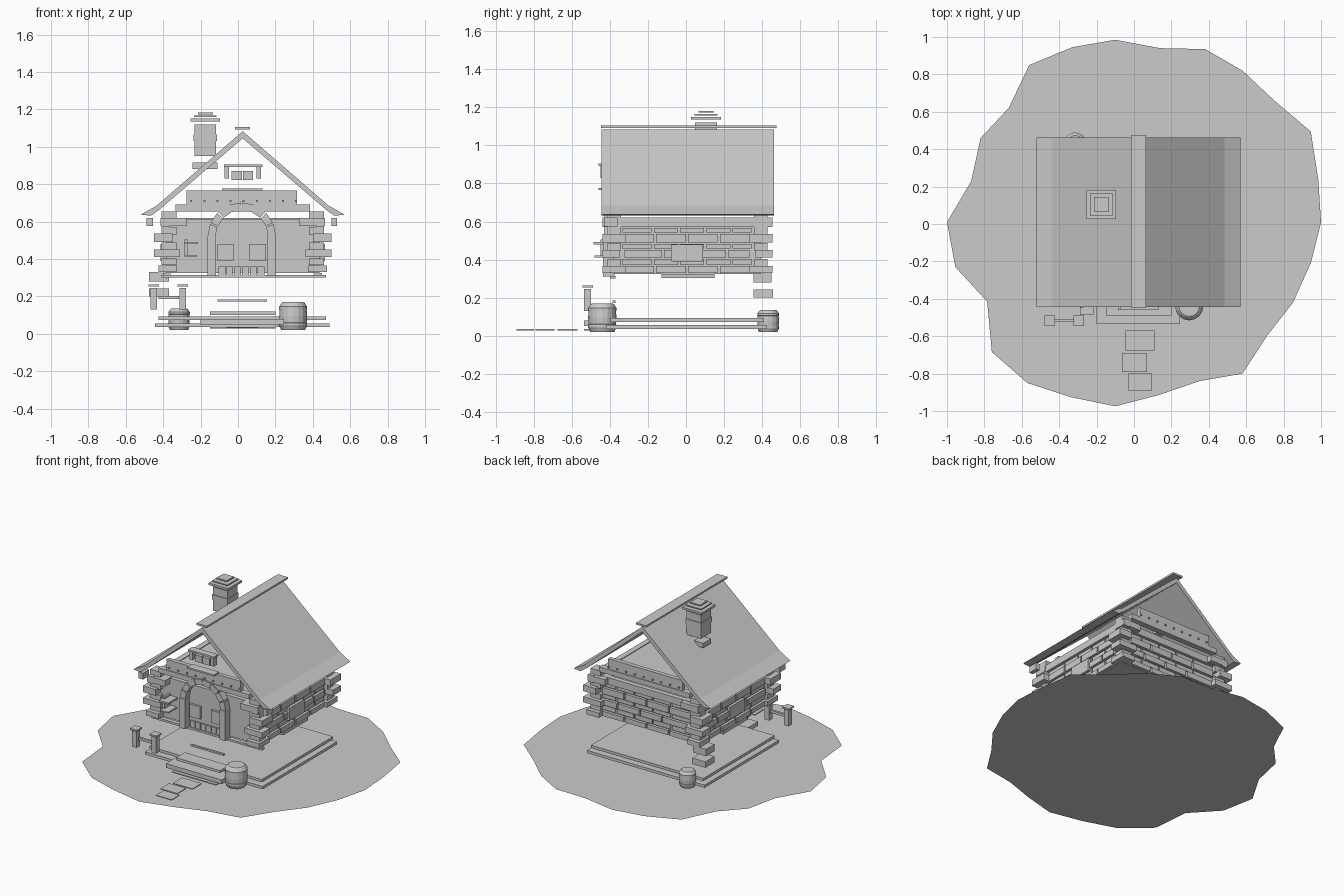
import bpy, bmesh, math
from mathutils import Matrix

CX, CY = 0.025, 0.008   # house centre


def finish(bm, name):
    me = bpy.data.meshes.new(name)
    bm.to_mesh(me)
    bm.free()
    ob = bpy.data.objects.new(name, me)
    bpy.context.collection.objects.link(ob)
    return ob


def boxes(name, items):
    """Each item: x0, x1, y0, y1, z0, z1"""
    bm = bmesh.new()
    for x0, x1, y0, y1, z0, z1 in items:
        m = Matrix.Translation(((x0 + x1) / 2, (y0 + y1) / 2, (z0 + z1) / 2))
        m = m @ Matrix.Diagonal((x1 - x0, y1 - y0, z1 - z0, 1))
        bmesh.ops.create_cube(bm, size=1, matrix=m)
    return finish(bm, name)


def box(name, *b):
    return boxes(name, [b])


def extrude_xz(name, loops, y0, y1):
    """Extrude closed (x, z) outlines along y"""
    bm = bmesh.new()
    for pts in loops:
        f = bm.faces.new([bm.verts.new((x, y0, z)) for x, z in pts])
        r = bmesh.ops.extrude_face_region(bm, geom=[f])
        vs = [v for v in r["geom"] if isinstance(v, bmesh.types.BMVert)]
        bmesh.ops.translate(bm, verts=vs, vec=(0, y1 - y0, 0))
    bmesh.ops.recalc_face_normals(bm, faces=bm.faces)
    return finish(bm, name)


def lathe(name, prof, x, y, n=16):
    bm = bmesh.new()
    rings = [[bm.verts.new((x + r * math.cos(2 * math.pi * i / n),
                            y + r * math.sin(2 * math.pi * i / n), z))
              for i in range(n)] for r, z in prof]
    for a, b in zip(rings, rings[1:]):
        for i in range(n):
            j = (i + 1) % n
            bm.faces.new((a[i], a[j], b[j], b[i]))
    bm.faces.new(rings[0][::-1])
    bm.faces.new(rings[-1])
    return finish(bm, name)


# Ground patch
outline = [(-1, .01), (-.955, -.23), (-.785, -.415), (-.76, -.685), (-.57, -.85),
           (-.34, -.925), (-.1, -.975), (.13, -.915), (.35, -.84), (.58, -.8),
           (.71, -.6), (.85, -.42), (.945, -.21), (1, .01), (.985, .24),
           (.945, .495), (.75, .66), (.58, .82), (.38, .935), (.14, .94),
           (-.1, .985), (-.33, .945), (-.56, .85), (-.67, .62), (-.82, .46), (-.87, .23)]
bm = bmesh.new()
bm.faces.new([bm.verts.new((x, y, 0)) for x, y in outline])
finish(bm, "ground_patch")

# Foundation slabs, front steps, stepping stones
box("foundation_lower", -.445, .49, -.42, .425, .035, .055)
box("foundation_upper", -.425, .47, -.40, .41, .073, .092)
box("step_lower", -.2, .245, -.535, -.42, .05, .08)
box("step_upper", -.15, .2, -.49, -.39, .10, .118)
box("step_base", -.15, .2, -.535, -.43, .028, .036)
box("door_step", -.11, .155, -.385, -.37, .172, .184)
boxes("stepping_stones", [(-.045, .11, -.675, -.57, .028, .034),
                          (-.065, .07, -.79, -.69, .028, .034),
                          (-.03, .095, -.89, -.80, .028, .034)])

# Wall core and base sills
box("wall_core", -.385, .435, -.38, .395, .325, .615)
boxes("base_sills", [(-.41, .47, -.40, -.37, .30, .315),
                     (.41, .45, -.13, .15, .302, .325),
                     (-.40, -.36, -.13, .15, .302, .325)])

# Stone courses on the sides and back
COURSES = [(.33, .365), (.41, .45), (.49, .535)]


def course(lo, hi, n, shift):
    edges = [lo] + [lo + (hi - lo) * (i + shift) / n for i in range(1, n)] + [hi]
    return [(a + .006, b - .006) for a, b in zip(edges, edges[1:])]


side, back = [], []
for k, (z0, z1) in enumerate(COURSES):
    for a, b in course(-.33, .34, 4, .25 * (k % 2)):
        side += [(.425, .455, a, b, z0, z1), (-.405, -.375, a, b, z0, z1)]
    for a, b in course(-.33, .38, 4, .3 * (k % 2)):
        back.append((a, b, .385, .415, z0, z1))
for z0, z1 in ((.372, .403), (.457, .483), (.542, .565)):
    for a, b in course(-.34, .35, 5, .2):
        side += [(.42, .445, a, b, z0, z1), (-.395, -.37, a, b, z0, z1)]
    for a, b in course(-.34, .39, 5, .2):
        back.append((a, b, .38, .405, z0, z1))
for x0, x1 in ((.43, .465), (-.415, -.38)):
    side.append((x0, x1, -.08, .09, .39, .48))
boxes("side_wall_stones", side)
boxes("back_wall_stones", back)

# Corner stones, alternating long and short
quoins = []
for k, (z0, z1) in enumerate(COURSES + [(.575, .618)]):
    ox = (.45, .475, .475, .44)[k]
    for sx in (-1, 1):
        for sy in (-1, 1):
            lx, ly = (.14, .09) if k % 2 else (.10, .12)
            xs = sorted((CX + sx * ox, CX + sx * (ox - lx)))
            ys = sorted((CY + sy * .447, CY + sy * (.447 - ly)))
            quoins.append((*xs, *ys, z0, z1))
            xs = sorted((CX + sx * .435, CX + sx * .355))
            ys = sorted((CY + sy * .42, CY + sy * .35))
            quoins.append((*xs, *ys, z0 + .037, z1 + .037))
boxes("corner_stones", quoins)
boxes("loose_corner_stones", [(-.475, -.37, .355, .458, .20, .243),
                              (-.475, -.37, .355, .45, .28, .33)])

# Wall plates under the eaves
boxes("wall_plates", [(.42, .46, -.44, .455, .57, .62), (-.41, -.37, -.44, .455, .57, .62),
                      (-.49, -.455, -.43, -.36, .575, .62), (.50, .53, -.43, -.36, .575, .62),
                      (-.38, .43, .385, .42, .57, .62)])

# Gable beams with pegs, front and back
beams, pegs = [], []
for y, s in ((-.405, -1), (.42, 1)):
    beams += [(-.275, .315, y - .015, y + .015, .69, .765),
              (-.335, .385, y - .02, y + .02, .655, .69)]
    for i in range(9):
        x = -.25 + i * .07
        pegs.append((x - .005, x + .005, y + s * .018 - .006, y + s * .018 + .006, .705, .715))
boxes("gable_beams", beams)
boxes("beam_pegs", pegs)

# Gable window
boxes("gable_window", [(-.075, .13, -.46, -.41, .892, .905),
                       (-.072, -.048, -.45, -.415, .83, .892),
                       (.098, .122, -.45, -.415, .83, .892),
                       (-.035, .022, -.44, -.42, .822, .87),
                       (.027, .08, -.44, -.42, .822, .87),
                       (-.085, .13, -.46, -.40, .765, .776)])

# Roof: bent slope profile, mirrored about the ridge
half = [(0, 1.083), (.46, .685), (.545, .637), (.49, .631), (.44, .668), (0, 1.045)]
extrude_xz("roof", [[(CX + s * x, z) for x, z in half] for s in (-1, 1)], -.445, .463)
box("ridge_cap", -.015, .065, -.448, .475, 1.092, 1.105)

# Chimney
hx, hy = -.175, .105
chim = [(.058, .95, 1.12), (.063, 1.03, 1.065), (.078, 1.135, 1.15),
        (.061, 1.158, 1.166), (.04, 1.173, 1.182)]
boxes("chimney", [(hx - r, hx + r, hy - r, hy + r, a, b) for r, a, b in chim])
box("chimney_foot_stone", -.242, -.11, .06, .15, .882, .915)

# Door arch: jambs and voussoirs
loops = []
for i in range(8):
    a, b = math.pi * i / 8 + .02, math.pi * (i + 1) / 8 - .02
    loops.append([(.02 + r * math.cos(t), .52 + r * math.sin(t))
                  for r, t in ((.14, a), (.182, a), (.182, b), (.14, b))])
extrude_xz("door_arch", loops, -.43, -.375)
boxes("door_jambs", [(-.162, -.118, -.435, -.375, .31, .525),
                     (.158, .202, -.435, -.375, .31, .525)])

# Door planks and panels
boxes("door_planks", [(-.105 + i * .042, -.068 + i * .042, -.392, -.375, .31, .36)
                      for i in range(6)])
boxes("door_panels", [(-.11, -.025, -.395, -.375, .39, .48),
                      (.06, .15, -.395, -.375, .39, .48)])

# Wall shelf beside the door
boxes("wall_shelf", [(-.29, -.215, -.485, -.38, .48, .492),
                     (-.285, -.22, -.48, -.38, .412, .422),
                     (-.285, -.27, -.45, -.38, .422, .505)])

# Fence: two capped posts and a rail
fence = [(-.425, -.315, -.525, -.508, .185, .203)]
for x in (-.45, -.295):
    fence += [(x - .018, x + .018, -.535, -.498, .13, .245),
              (x - .028, x + .028, -.545, -.489, .252, .263)]
boxes("fence", fence)

# Barrels with hoops
for name, x, y, r, z0, h in (("front_barrel", .295, -.44, .076, .02, .15),
                             ("back_barrel", -.315, .432, .058, .02, .115)):
    prof = [(.84, 0), (.94, .12), (.99, .16), (.99, .26), (.95, .27), (.98, .5),
            (.95, .73), (.99, .74), (.99, .84), (.92, .88), (.82, .96), (.72, 1)]
    lathe(name, [(r * p, z0 + h * q) for p, q in prof], x, y)
